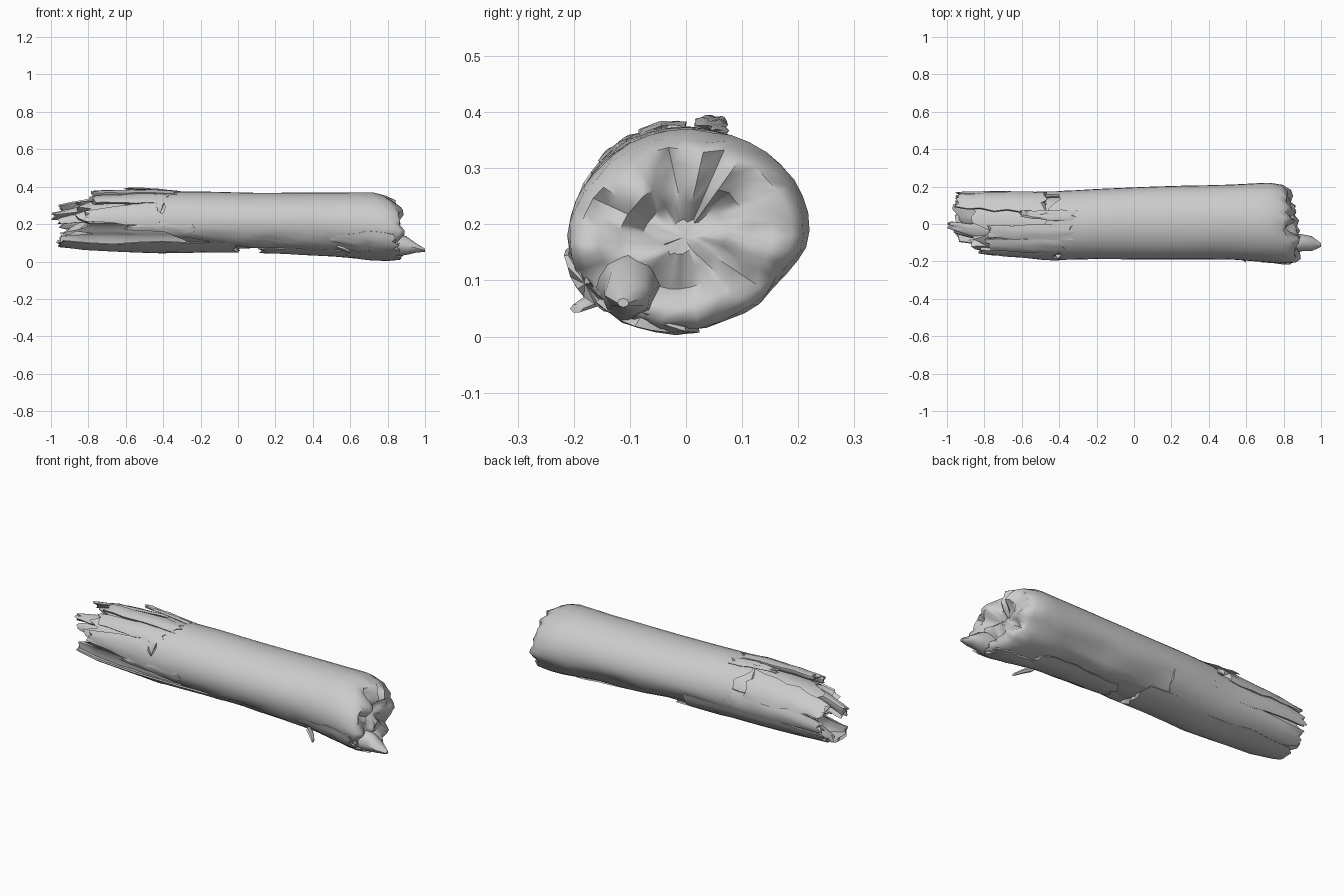
import bpy, bmesh, math, random
from mathutils import Vector, noise

if "Cube" in bpy.data.objects:
    bpy.data.objects.remove(bpy.data.objects["Cube"])

rng = random.Random(11)

# log cross-sections: x, centre y, centre z, half width, half height
LOG = [(-1.0, .02, .195, .15, .115), (-.8, .0, .205, .175, .145), (-.45, -.01, .21, .183, .165),
       (-.2, 0, .211, .187, .163), (.1, .005, .21, .195, .157), (.5, .011, .202, .199, .167),
       (.72, .008, .19, .213, .18), (.81, -.003, .178, .21, .168), (.87, -.015, .165, .19, .15)]


def section(x):
    x = max(LOG[0][0], min(LOG[-1][0], x))
    for a, b in zip(LOG, LOG[1:]):
        if x <= b[0]:
            t = (x - a[0]) / (b[0] - a[0])
            return [p + (q - p) * t for p, q in zip(a[1:], b[1:])]


def on_log(x, deg, scale=1.0):
    cy, cz, ry, rz = section(x)
    a = math.radians(deg)
    return Vector((x, cy + ry * scale * math.cos(a), cz + rz * scale * math.sin(a)))


def loft(name, rings, angle=50):
    """Skin closed rings of equal length and close both ends with a fan."""
    bm = bmesh.new()
    vr = [[bm.verts.new(p) for p in r] for r in rings]
    n = len(vr[0])
    for a, b in zip(vr, vr[1:]):
        for i in range(n):
            j = (i + 1) % n
            bm.faces.new((a[i], a[j], b[j], b[i]))
    for r in (vr[0], vr[-1]):
        c = bm.verts.new(sum((v.co for v in r), Vector()) / n)
        for i in range(n):
            bm.faces.new((r[i], r[(i + 1) % n], c))
    bmesh.ops.recalc_face_normals(bm, faces=bm.faces)
    me = bpy.data.meshes.new(name)
    bm.to_mesh(me)
    bm.free()
    ob = bpy.data.objects.new(name, me)
    bpy.context.collection.objects.link(ob)
    bpy.context.view_layer.objects.active = ob
    for o in bpy.context.selected_objects:
        o.select_set(False)
    ob.select_set(True)
    bpy.ops.object.shade_smooth_by_angle(angle=math.radians(angle))
    return ob


def log_piece(name, left, right, scale, n=36, rough=.012, steps=18, caps=((), ())):
    """Round log part; left/right give the broken end for each angle."""
    degs = [360 * i / n for i in range(n)]
    ends = [(left(d), right(d)) for d in degs]
    means = [sum(e[s] for e in ends) / n for s in (0, 1)]

    def cap(side, s, dx, bump):
        ring = []
        for e, d in zip(ends, degs):
            p = on_log(e[side], d, scale(e[side], d) * s)
            p.x = means[side] + (e[side] - means[side]) * s + dx
            p.x += bump * noise.noise(Vector((side * 5, p.y * 17, p.z * 17)))
            ring.append(p)
        return ring
    rings = [cap(0, *c) for c in reversed(caps[0])]
    for k in range(steps + 1):
        ring = []
        for (a, b), d in zip(ends, degs):
            x = a + (b - a) * k / steps
            p = on_log(x, d)
            # the underside is weathered, the top stays smooth
            under = 7 if 205 < d < 345 else .5
            w = noise.noise(Vector((x * 6, p.y * 14, p.z * 14))) * rough * under
            ring.append(on_log(x, d, scale(x, d) + w))
        rings.append(ring)
    rings += [cap(1, *c) for c in caps[1]]
    return loft(name, rings, 60)


def plate(name, mid, half, x0, x1, outer, thick, taper=.6, jag=.05, n=7, steps=7):
    """Curved splinter or bark plate that hugs the log and has ragged ends."""
    e0 = [rng.uniform(0, jag) for _ in range(n)]
    e1 = [rng.uniform(0, jag) for _ in range(n)]
    rings = []
    for k in range(steps + 1):
        t = k / steps
        h = half * (taper + (1 - taper) * min(1, t * 1.4))
        wob = rng.uniform(-.12, .12) * half
        out, inn = [], []
        for i in range(n):
            u = 2 * i / (n - 1) - 1
            x = (x0 + e0[i]) * (1 - t) + (x1 - e1[i]) * t
            th = thick * (1 - .6 * u * u)
            d = mid + wob + u * h
            o = outer[0] * (1 - t) + outer[1] * t + rng.uniform(-.012, .012)
            out.append(on_log(x, d, o - .02 * u * u))
            inn.append(on_log(x, d, o - th))
        rings.append(out + inn[::-1])
    return loft(name, rings, 40)


# main trunk with bark torn on the left and a rough right face
def trunk_left(d):
    if 195 < d < 300:
        return -.38 + .3 * (d - 195) / 105 + rng.uniform(-.03, .03)
    return -.44 + .05 * math.sin(math.radians(d * 3)) + rng.uniform(-.02, .02)


def trunk_right(d):
    a = math.radians(d)
    return .815 - .025 * math.cos(a) - .03 * math.sin(a) + rng.uniform(-.02, .025)


def trunk_scale(x, d):
    # bark is missing below a line that sinks along the front
    flat = .07 * max(0, math.cos(math.radians((d - 310) * 2))) if 265 < d < 355 else 0
    edge = 202 + 40 * min(1, max(0, (x + .4) / .5))
    bare = .1 * min(1, max(0, (.7 - x) / .2)) if edge < d < 300 else 0
    return 1 - max(flat, bare)


log_piece("trunk", trunk_left, trunk_right, trunk_scale,
          caps=(((.86, .03, .01),),
                ((.9, .03, .03), (.74, .035, .07), (.55, .025, .08), (.35, .015, .08), (.15, .01, .06))))


# inner wood showing at the broken left end, hollowed along the front
def core_scale(x, d):
    if 183 < d < 232:
        return .64
    return .9 if d > 225 else .85


log_piece("inner_wood", lambda d: -.82 - .08 * (d > 225) + rng.uniform(-.08, .05),
          lambda d: .1, core_scale, n=28, rough=.01, steps=9,
          caps=(((.78, .04, .08), (.5, .07, .1), (.25, .08, .1)), ()))

# splinters: name, angle, half angle, x range, scale at both ends, thickness, taper
SPLINTERS = [
    ("front_splinter", 164, 24, -.84, -.39, (.95, 1.02), .25, .5),
    ("front_edge_bark", 190, 12, -.62, -.2, (.98, 1.015), .2, .3),
    ("front_top_splinter", 126, 15, -.8, -.36, (1.12, 1.02), .25, .7),
    ("crest_splinter", 101, 13, -.8, -.3, (1.2, 1.02), .25, .7),
    ("raised_bark", 74, 9, -.62, -.3, (1.23, 1.03), .09, .5),
    ("back_splinter", 40, 27, -.96, -.45, (1.03, 1.05), .22, .7),
    ("back_low_splinter", 2, 21, -.97, -.35, (1.0, 1.0), .22, .7),
    ("long_splinter", 112, 26, -1.0, -.6, (.58, .85), .35, .6),
    ("middle_splinter", 152, 30, -.99, -.6, (.45, .7), .4, .7),
    ("under_bark_left", 264, 42, -.97, .02, (1.0, 1.02), .16, .8),
    ("under_bark_back", 318, 30, -.96, -.1, (.98, 1.0), .16, .7),
    ("under_bark_right", 262, 26, .1, .68, (1.05, 1.03), .15, .8),
    ("end_bark_front", 208, 20, .45, .87, (1.0, 1.07), .14, .4),
    ("end_bark_bottom", 250, 26, .55, .88, (1.02, 1.055), .18, .5),
]
for name, mid, half, x0, x1, outer, thick, taper in SPLINTERS:
    plate(name, mid, half, x0, x1, outer, thick, taper)


# pointed stubs: centre x, y, z and radii in y and z
def stub(name, path, n=8):
    rings = [[Vector((x, y + ry * math.cos(2 * math.pi * i / n),
                      z + rz * math.sin(2 * math.pi * i / n))) for i in range(n)]
             for x, y, z, ry, rz in path]
    loft(name, rings)


stub("end_spike", [(.74, -.1, .1, .06, .06), (.84, -.105, .09, .058, .062), (.9, -.1, .085, .045, .05),
                   (.95, -.105, .073, .04, .026), (1.0, -.112, .06, .01, .008)])
stub("twig", [(.53, -.135, .078, .02, .012), (.57, -.165, .065, .02, .012), (.6, -.195, .05, .012, .008)], 6)
